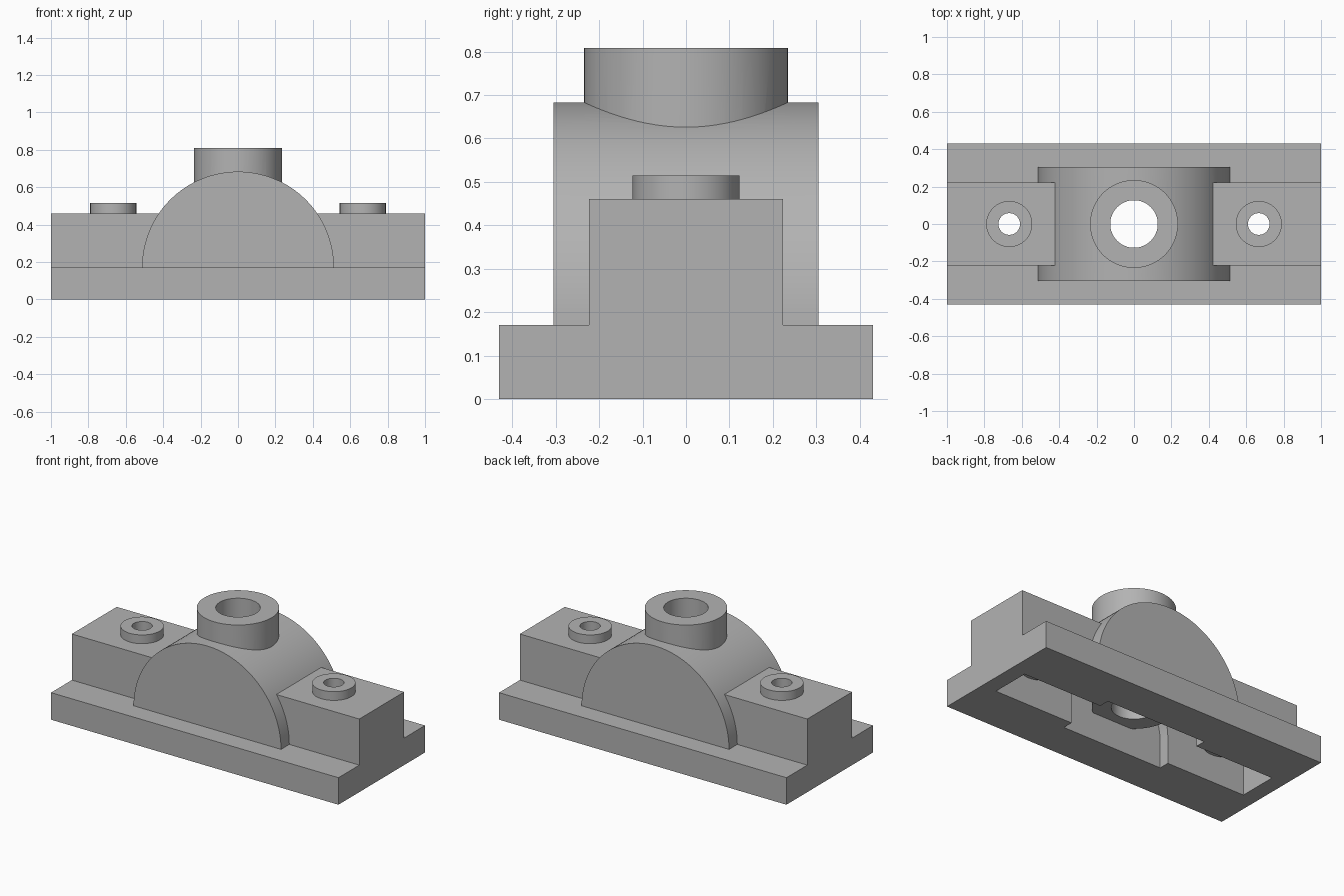
import bpy
import bmesh
import math
from mathutils import Matrix

default = bpy.data.objects.get("Cube")
if default:
    bpy.data.objects.remove(default, do_unlink=True)

GREY = (0.45, 0.45, 0.45, 1.0)
material = bpy.data.materials.new("cast grey")
material.use_nodes = True
material.diffuse_color = GREY
material.node_tree.nodes["Principled BSDF"].inputs["Base Color"].default_value = GREY

BASE_TOP = 0.17
BODY_TOP = 0.46


def finish(name, bm):
    bmesh.ops.recalc_face_normals(bm, faces=bm.faces)
    mesh = bpy.data.meshes.new(name)
    bm.to_mesh(mesh)
    bm.free()
    mesh.materials.append(material)
    obj = bpy.data.objects.new(name, mesh)
    bpy.context.collection.objects.link(obj)
    return obj


def box(name, half_x, half_y, bottom, top):
    bm = bmesh.new()
    size = Matrix.Diagonal((2 * half_x, 2 * half_y, top - bottom, 1))
    move = Matrix.Translation((0, 0, (top + bottom) / 2))
    bmesh.ops.create_cube(bm, size=1, matrix=move @ size)
    return finish(name, bm)


def tube(name, x, radius, bottom, top):
    bm = bmesh.new()
    bmesh.ops.create_cone(bm, cap_ends=True, segments=64, radius1=radius,
                          radius2=radius, depth=top - bottom,
                          matrix=Matrix.Translation((x, 0, (top + bottom) / 2)))
    return finish(name, bm)


def arch(name, radius, half_y, bottom, steps=64):
    """Half-round prism along y, with straight legs down to the bottom."""
    points = [(radius, bottom)]
    for i in range(steps + 1):
        a = math.pi * i / steps
        points.append((radius * math.cos(a), BASE_TOP + radius * math.sin(a)))
    points.append((-radius, bottom))
    bm = bmesh.new()
    face = bm.faces.new([bm.verts.new((x, -half_y, z)) for x, z in points])
    side = bmesh.ops.extrude_face_region(bm, geom=[face])["geom"]
    verts = [v for v in side if isinstance(v, bmesh.types.BMVert)]
    bmesh.ops.translate(bm, verts=verts, vec=(0, 2 * half_y, 0))
    return finish(name, bm)


def combine(target, tool, operation):
    """Apply a boolean and remove the helper."""
    tool.hide_render = True
    mod = target.modifiers.new(operation.lower(), 'BOOLEAN')
    mod.operation = operation
    mod.solver = 'EXACT'
    mod.object = tool
    bpy.context.view_layer.update()
    graph = bpy.context.evaluated_depsgraph_get()
    mesh = bpy.data.meshes.new_from_object(target.evaluated_get(graph))
    target.modifiers.clear()
    target.data = mesh
    bpy.data.objects.remove(tool, do_unlink=True)


# Outer casting: flange, raised body and half-round dome
housing = box("bearing_housing", 1.0, 0.43, 0, BASE_TOP)
combine(housing, box("body", 1.0, 0.223, 0.05, BODY_TOP), 'UNION')
combine(housing, arch("dome", 0.513, 0.305, 0.08), 'UNION')

# Hollow underside: long slot and wider chamber below the dome
combine(housing, box("slot", 0.9, 0.124, -0.1, BODY_TOP - 0.1), 'DIFFERENCE')
combine(housing, arch("chamber", 0.35, 0.19, -0.1), 'DIFFERENCE')

# Bosses: x position, outer radius, bore radius, top
bosses = [(0, 0.235, 0.127, 0.808),
          (-0.667, 0.123, 0.058, 0.515),
          (0.667, 0.123, 0.058, 0.515)]
for x, outer, bore, top in bosses:
    combine(housing, tube("boss", x, outer, BASE_TOP + 0.003, top), 'UNION')
for x, outer, bore, top in bosses:
    combine(housing, tube("bore", x, bore, -0.2, top + 0.2), 'DIFFERENCE')

# Smooth round surfaces with crisp edges
bpy.ops.object.select_all(action='DESELECT')
housing.select_set(True)
bpy.context.view_layer.objects.active = housing
bpy.ops.object.shade_smooth_by_angle(angle=math.radians(30))
housing.data.name = "bearing_housing"
